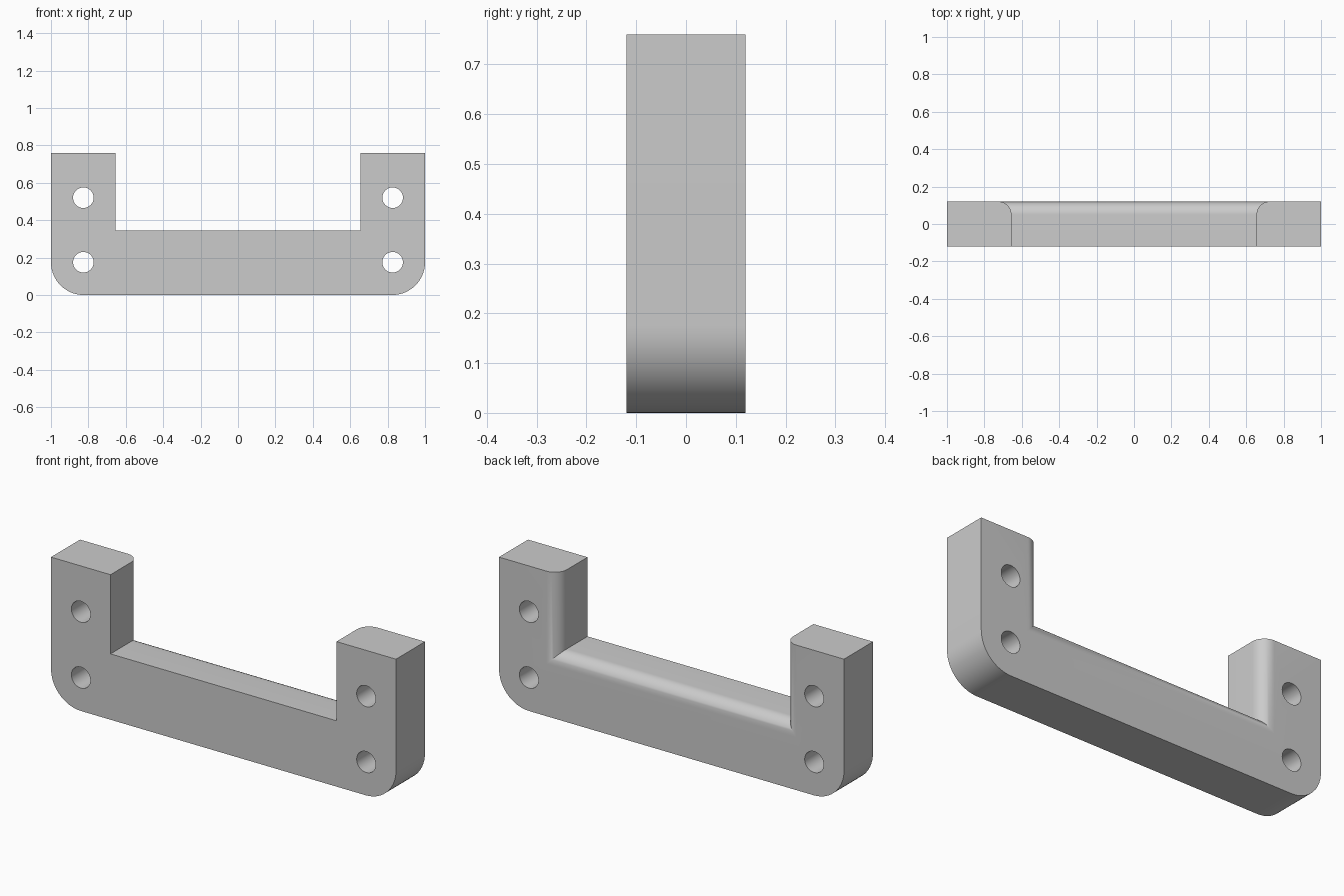
import bpy, bmesh, math
from mathutils import Matrix

cube = bpy.data.objects.get("Cube")
if cube:
    bpy.data.objects.remove(cube)

HALF_W, HALF_D, HEIGHT = 1.0, 0.12, 0.76
INNER_X, INNER_Z = 0.655, 0.345      # opening between the arms
CORNER = 0.175                       # outer bottom corner radius
FILLET = 0.07                        # rounding of the rear opening edge
HOLE_X, HOLE_R = 0.827, 0.055

grey = bpy.data.materials.new("plain grey")
grey.use_nodes = True
colour = (0.6, 0.6, 0.6, 1)
grey.diffuse_color = colour
grey.node_tree.nodes["Principled BSDF"].inputs["Base Color"].default_value = colour


def add_object(name, bm):
    bmesh.ops.recalc_face_normals(bm, faces=bm.faces)
    mesh = bpy.data.meshes.new(name)
    bm.to_mesh(mesh)
    bm.free()
    mesh.materials.append(grey)
    obj = bpy.data.objects.new(name, mesh)
    bpy.context.collection.objects.link(obj)
    return obj


def profile(grow):
    """U-shaped outline, with the opening widened by grow."""
    arc = [math.radians(a) for a in range(0, 91, 6)]
    half = [(INNER_X + grow, INNER_Z - grow), (INNER_X + grow, HEIGHT), (HALF_W, HEIGHT)]
    half += [(HALF_W - CORNER + CORNER * math.cos(a), CORNER - CORNER * math.sin(a)) for a in arc]
    return half + [(-x, z) for x, z in reversed(half)]


# Bracket body: outlines lofted front to back, the last ones forming the fillet
sections = [(-HALF_D, 0)]
for i in range(13):
    a = math.pi / 2 * i / 12
    sections.append((HALF_D - FILLET + FILLET * math.sin(a), FILLET * (1 - math.cos(a))))

bm = bmesh.new()
rings = [[bm.verts.new((x, y, z)) for x, z in profile(grow)] for y, grow in sections]
for r0, r1 in zip(rings, rings[1:]):
    n = len(r0)
    for i in range(n):
        j = (i + 1) % n
        bm.faces.new((r0[i], r0[j], r1[j], r1[i]))
bm.faces.new(rings[0])
bm.faces.new(rings[-1])
bracket = add_object("bracket", bm)

# Screw holes through both arms
bm = bmesh.new()
for x in (-HOLE_X, HOLE_X):
    for z in (0.175, 0.52):
        place = Matrix.Translation((x, 0, z)) @ Matrix.Rotation(math.pi / 2, 4, "X")
        bmesh.ops.create_cone(bm, cap_ends=True, segments=48, radius1=HOLE_R,
                              radius2=HOLE_R, depth=0.5, matrix=place)
cutter = add_object("hole_cutter", bm)
cutter.hide_render = True

bpy.ops.object.select_all(action="DESELECT")
bpy.context.view_layer.objects.active = bracket
bracket.select_set(True)
cut = bracket.modifiers.new("screw holes", "BOOLEAN")
cut.operation = "DIFFERENCE"
cut.solver = "EXACT"
cut.object = cutter
bpy.ops.object.modifier_apply(modifier=cut.name)
bpy.data.objects.remove(cutter)
bpy.ops.object.shade_smooth_by_angle(angle=math.radians(30))
